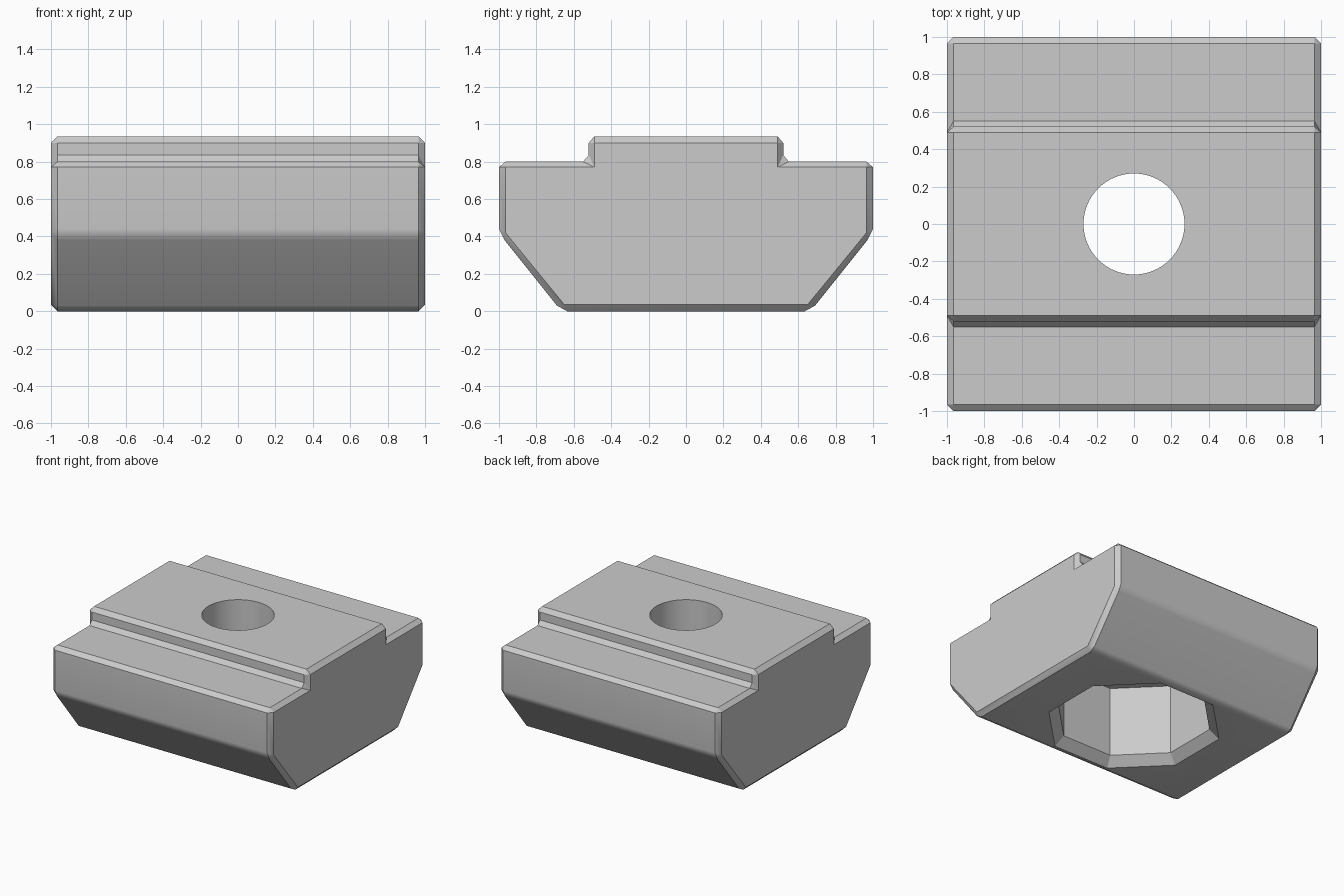
import bpy, bmesh
from math import pi, cos

cube = bpy.data.objects.get("Cube")
if cube:
    bpy.data.objects.remove(cube, do_unlink=True)

steel = bpy.data.materials.new("plain grey steel")
steel.use_nodes = True
GREY = (0.6, 0.6, 0.6, 1)
steel.diffuse_color = GREY
steel.node_tree.nodes["Principled BSDF"].inputs["Base Color"].default_value = GREY


def make_object(name, bm):
    bmesh.ops.recalc_face_normals(bm, faces=bm.faces)
    mesh = bpy.data.meshes.new(name)
    bm.to_mesh(mesh)
    bm.free()
    mesh.materials.append(steel)
    obj = bpy.data.objects.new(name, mesh)
    bpy.context.collection.objects.link(obj)
    return obj


# Half cross-section, bottom to top: (y, z) of the body, (y, z) of the chamfered end
HALF = [
    ((0.635, 0.0), (0.65, 0.035)),
    ((0.69, 0.03), (0.65, 0.035)),
    ((0.97, 0.38), (0.965, 0.42)),
    ((1.0, 0.44), (0.965, 0.42)),
    ((1.0, 0.77), (0.965, 0.77)),
    ((0.965, 0.80), (0.965, 0.77)),
    ((0.55, 0.80), (0.49, 0.77)),
    ((0.52, 0.835), (0.49, 0.77)),
    ((0.52, 0.90), (0.49, 0.90)),
    ((0.49, 0.935), (0.49, 0.90)),
]


def full_outline(which):
    side = [p[which] for p in HALF]
    return side + [(-y, z) for y, z in reversed(side)]


# Body: loft the section between the two chamfered ends
bm = bmesh.new()
rings = []
for x, which in ((-1, 1), (-0.965, 0), (0.965, 0), (1, 1)):
    rings.append([bm.verts.new((x, y, z)) for y, z in full_outline(which)])
for a, b in zip(rings, rings[1:]):
    for i in range(len(a)):
        j = (i + 1) % len(a)
        bm.faces.new((a[i], a[j], b[j], b[i]))
bm.faces.new(rings[0])
bm.faces.new(rings[-1])
bmesh.ops.remove_doubles(bm, verts=bm.verts, dist=0.0005)
body = make_object("slot_nut_body", bm)


def prism(name, sides, levels, turn):
    """Stack of regular polygons given as (radius, z), capped at both ends."""
    from mathutils import Matrix
    bm = bmesh.new()
    loops = []
    for radius, z in levels:
        place = Matrix.Translation((0, 0, z)) @ Matrix.Rotation(turn, 4, "Z")
        loops.append(bmesh.ops.create_circle(
            bm, segments=sides, radius=radius, matrix=place)["verts"])
    for a, b in zip(loops, loops[1:]):
        for i in range(sides):
            j = (i + 1) % sides
            bm.faces.new((a[i], a[j], b[j], b[i]))
    bm.faces.new(loops[0])
    bm.faces.new(loops[-1])
    return make_object(name, bm)


# Round bolt hole, and eight-sided pocket with a chamfered mouth underneath
flat = 1 / cos(pi / 8)
cutters = [
    prism("bolt_hole_cutter", 64, [(0.27, 0.3), (0.27, 1.2)], 0),
    prism("pocket_cutter", 8,
          [(0.69 * flat, -0.07), (0.55 * flat, 0.07), (0.55 * flat, 0.65)], pi / 8),
]
bpy.context.view_layer.objects.active = body
for cutter in cutters:
    cut = body.modifiers.new("cut", "BOOLEAN")
    cut.operation = "DIFFERENCE"
    cut.solver = "EXACT"
    cut.object = cutter
    bpy.ops.object.modifier_apply(modifier=cut.name)
    bpy.data.objects.remove(cutter, do_unlink=True)

# Soft lower bends, crisp chamfers
bpy.ops.object.select_all(action="DESELECT")
body.select_set(True)
bpy.ops.object.shade_smooth_by_angle(angle=pi / 6)
weighted = body.modifiers.new("even_shading", "WEIGHTED_NORMAL")
weighted.keep_sharp = True
